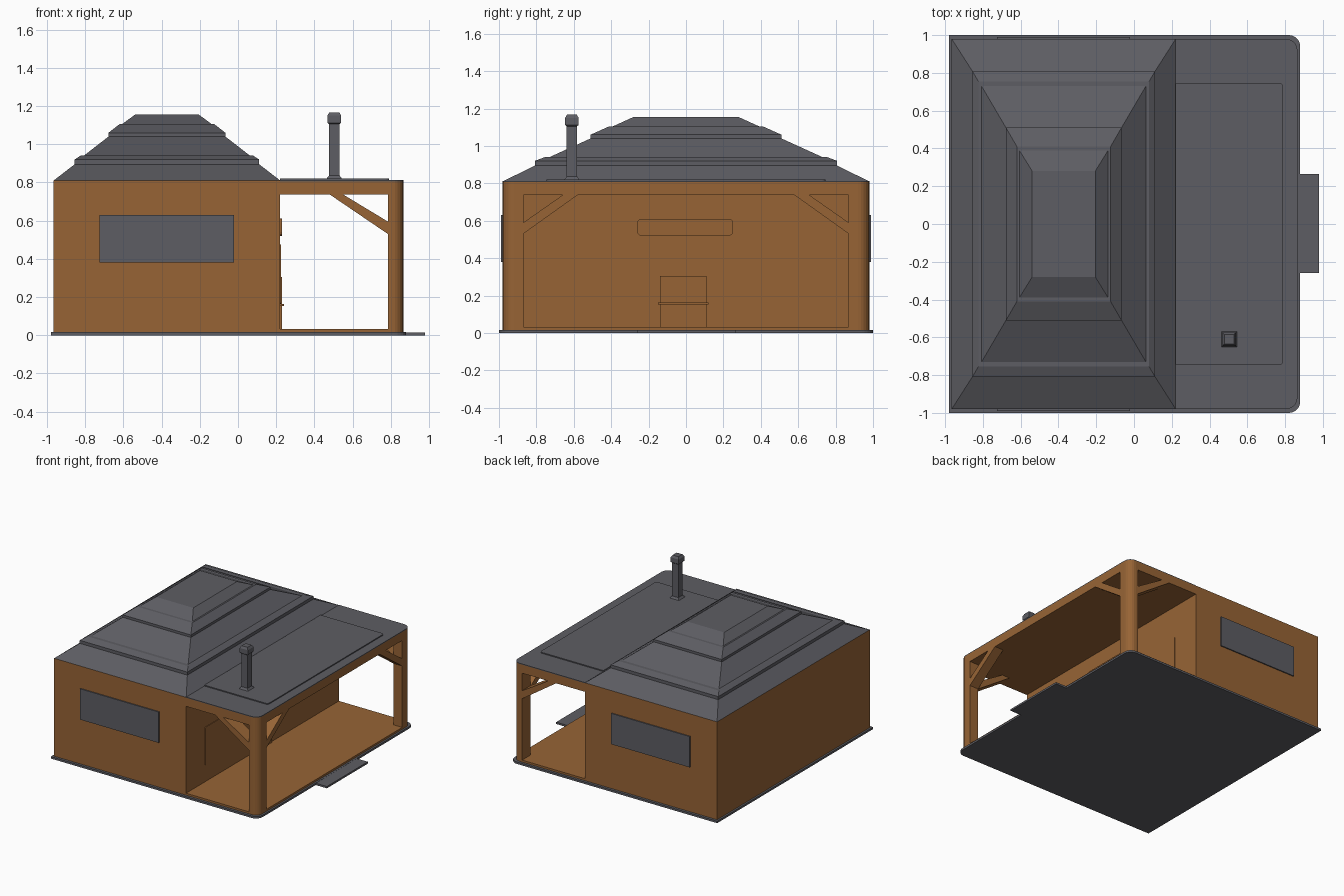
import bpy, bmesh, math

if "Cube" in bpy.data.objects:
    bpy.data.objects.remove(bpy.data.objects["Cube"])


def material(name, rgb):
    m = bpy.data.materials.new(name)
    m.diffuse_color = (*rgb, 1)
    m.use_nodes = True
    m.node_tree.nodes["Principled BSDF"].inputs["Base Color"].default_value = m.diffuse_color
    return m


BROWN = material("warm wood", (0.31, 0.127, 0.036))
GREY = material("slate grey", (0.11, 0.11, 0.125))


def loft(name, rings, mat):
    """Join equal-sized rings of 3D points and cap both ends."""
    bm = bmesh.new()
    loops = [[bm.verts.new(p) for p in r] for r in rings]
    n = len(loops[0])
    for a, b in zip(loops, loops[1:]):
        for i in range(n):
            j = (i + 1) % n
            bm.faces.new((a[i], a[j], b[j], b[i]))
    bm.faces.new(loops[0][::-1])
    bm.faces.new(loops[-1])
    bmesh.ops.recalc_face_normals(bm, faces=bm.faces)
    me = bpy.data.meshes.new(name)
    bm.to_mesh(me)
    bm.free()
    me.materials.append(mat)
    ob = bpy.data.objects.new(name, me)
    bpy.context.collection.objects.link(ob)
    return ob


def prism(name, pts, lo, hi, axis, mat):
    """Extrude a 2D outline along an axis."""
    put = {"x": lambda p, d: (d, p[0], p[1]),
           "y": lambda p, d: (p[0], d, p[1]),
           "z": lambda p, d: (p[0], p[1], d)}[axis]
    return loft(name, [[put(p, d) for p in pts] for d in (lo, hi)], mat)


def rect(x0, x1, y0, y1):
    return [(x0, y0), (x1, y0), (x1, y1), (x0, y1)]


def arc(cx, cy, r, start, steps=6):
    return [(cx + r * math.cos(start + math.pi / 2 * i / steps),
             cy + r * math.sin(start + math.pi / 2 * i / steps)) for i in range(steps + 1)]


def round_right(x0, x1, h, r):
    """Rectangle symmetric in y with its two right corners rounded."""
    return ([(x0, -h)] + arc(x1 - r, -h + r, r, -math.pi / 2)
            + arc(x1 - r, h - r, r, 0) + [(x0, h)])


def round_rect(x0, x1, y0, y1, r):
    q = math.pi / 2
    return (arc(x0 + r, y0 + r, r, 2 * q, 3) + arc(x1 - r, y0 + r, r, 3 * q, 3)
            + arc(x1 - r, y1 - r, r, 0, 3) + arc(x0 + r, y1 - r, r, q, 3))


# Base slab, entry step and floor
prism("base_slab", round_right(-0.98, 0.88, 1.0, 0.06), 0, 0.016, "z", GREY)
prism("entry_step", rect(0.88, 0.98, -0.26, 0.265), 0, 0.015, "z", GREY)
prism("porch_floor", round_right(0.22, 0.865, 0.98, 0.06), 0.016, 0.032, "z", BROWN)

# House body
prism("house_walls", rect(-0.965, 0.22, -0.98, 0.98), 0.016, 0.81, "z", BROWN)

# Porch ceiling and flat roof
prism("porch_ceiling", round_right(0.22, 0.865, 0.98, 0.06), 0.737, 0.806, "z", BROWN)
prism("porch_roof", round_right(0.22, 0.865, 0.98, 0.06), 0.806, 0.812, "z", GREY)
prism("porch_roof_panel", round_right(0.22, 0.79, 0.745, 0.02), 0.812, 0.82, "z", GREY)

# Corner posts with diagonal braces, and side windows
for s, side in ((-1, "front"), (1, "back")):
    post = [(0.785, -0.87), (0.785, -0.98)] + arc(0.805, -0.92, 0.06, -math.pi / 2) + [(0.865, -0.87)]
    prism(side + "_post", [(x, -s * y) for x, y in post], 0.032, 0.737, "z", BROWN)
    prism(side + "_long_brace", [(0.48, 0.737), (0.55, 0.737), (0.785, 0.595), (0.785, 0.53)],
          s * 0.87, s * 0.98, "y", BROWN)
    prism(side + "_cross_brace",
          [(s * 0.58, 0.737), (s * 0.66, 0.737), (s * 0.87, 0.59), (s * 0.87, 0.53)],
          0.785, 0.865, "x", BROWN)
    prism(side + "_window", rect(-0.725, -0.02, 0.38, 0.63), s * 0.98, s * 0.989, "y", GREY)

# Porch-side wall details
prism("wall_sign_board", round_rect(-0.26, 0.25, 0.52, 0.61, 0.02), 0.22, 0.23, "x", BROWN)
prism("left_wall_panel", round_rect(-0.74, -0.245, 0.165, 0.475, 0.01), 0.22, 0.225, "x", BROWN)
prism("right_wall_panel", round_rect(0.24, 0.737, 0.165, 0.475, 0.01), 0.22, 0.225, "x", BROWN)
prism("door", rect(-0.14, 0.11, 0.032, 0.305), 0.22, 0.23, "x", BROWN)
prism("door_ledge", rect(-0.15, 0.12, 0.153, 0.164), 0.22, 0.24, "x", BROWN)

# Stepped hip roof: (half width, half depth, height)
CX = -0.372
steps = [(0.593, 0.98, 0.81), (0.483, 0.808, 0.895), (0.483, 0.808, 0.92),
         (0.452, 0.755, 0.94), (0.435, 0.73, 0.94), (0.306, 0.51, 1.04),
         (0.306, 0.51, 1.06), (0.248, 0.41, 1.105), (0.235, 0.39, 1.105),
         (0.167, 0.28, 1.155)]
loft("hip_roof", [[(x, y, z) for x, y in rect(CX - a, CX + a, -b, b)] for a, b, z in steps], GREY)

# Chimney: flared foot, shaft and chamfered cap, as (half size, height)
flue = [(0.042, 0.818), (0.028, 0.836), (0.028, 1.105), (0.036, 1.112),
        (0.036, 1.15), (0.026, 1.167)]
loft("chimney", [[(x, y, z) for x, y in rect(0.504 - a, 0.504 + a, -0.61 - a, -0.61 + a)]
                 for a, z in flue], GREY)
